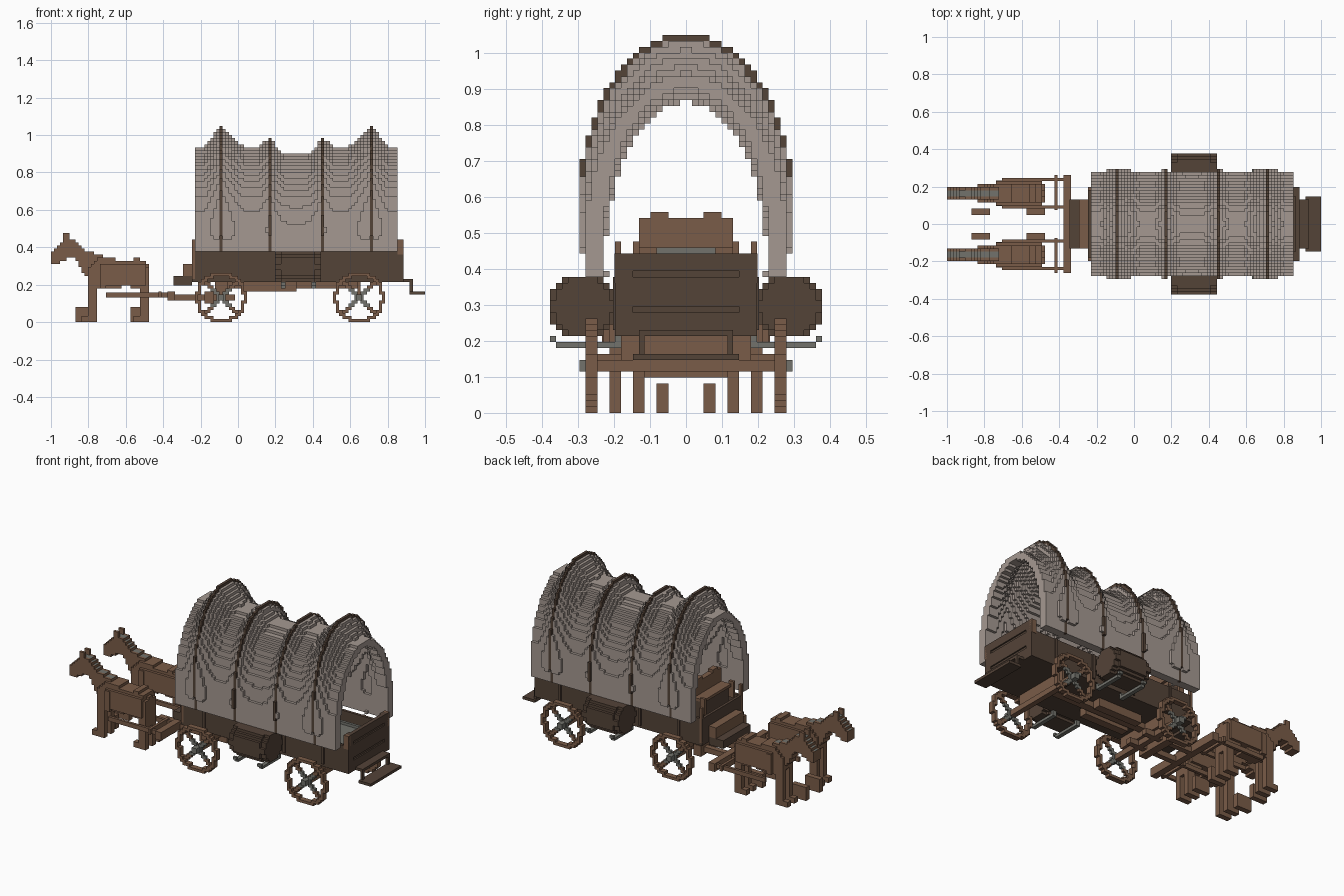
import bpy, bmesh, math

cube = bpy.data.objects.get("Cube")
if cube:
    bpy.data.objects.remove(cube, do_unlink=True)

V = 2 / 122          # size of one block
OX = 61              # block coordinate of the centre in x


def material(name, rgb):
    m = bpy.data.materials.new(name)
    m.use_nodes = True
    m.diffuse_color = (*rgb, 1)
    bsdf = next(n for n in m.node_tree.nodes if n.type == 'BSDF_PRINCIPLED')
    bsdf.inputs["Base Color"].default_value = (*rgb, 1)
    bsdf.inputs["Roughness"].default_value = 0.9
    return m


BROWN = material("mid brown wood", (0.195, 0.107, 0.065))
DARK = material("dark brown wood", (0.088, 0.056, 0.039))
CANVAS = material("grey canvas", (0.375, 0.318, 0.285))
GREY = material("iron grey", (0.17, 0.17, 0.15))


def finish(name, bm, mats):
    me = bpy.data.meshes.new(name)
    bm.to_mesh(me)
    bm.free()
    for m in mats:
        me.materials.append(m)
    ob = bpy.data.objects.new(name, me)
    bpy.context.collection.objects.link(ob)


def box(name, x, y, z, mat, mirror=False):
    """Box from block ranges, optionally repeated at -y."""
    bm = bmesh.new()
    for s in ((1, -1) if mirror else (1,)):
        made = bmesh.ops.create_cube(bm, size=1)["verts"]
        for v in made:
            v.co = (((x[0] + x[1]) / 2 - OX + v.co.x * (x[1] - x[0])) * V,
                    (s * (y[0] + y[1]) / 2 + v.co.y * (y[1] - y[0])) * V,
                    ((z[0] + z[1]) / 2 + v.co.z * (z[1] - z[0])) * V)
    finish(name, bm, [mat])


FACES = [((1, 0, 0), ((1, 0, 0), (1, 1, 0), (1, 1, 1), (1, 0, 1))),
         ((-1, 0, 0), ((0, 0, 0), (0, 0, 1), (0, 1, 1), (0, 1, 0))),
         ((0, 1, 0), ((0, 1, 0), (0, 1, 1), (1, 1, 1), (1, 1, 0))),
         ((0, -1, 0), ((0, 0, 0), (1, 0, 0), (1, 0, 1), (0, 0, 1))),
         ((0, 0, 1), ((0, 0, 1), (1, 0, 1), (1, 1, 1), (0, 1, 1))),
         ((0, 0, -1), ((0, 0, 0), (0, 1, 0), (1, 1, 0), (1, 0, 0)))]


def blocks(name, xr, yr, zr, rule, mats, top_rule=None):
    """Outer skin of all blocks whose centre satisfies rule (gives material index or None)."""
    cells = {}
    for i in range(*xr):
        for j in range(*yr):
            for k in range(*zr):
                m = rule(i + .5, j + .5, k + .5)
                if m is not None:
                    cells[i, j, k] = m
    bm, verts = bmesh.new(), {}
    for (i, j, k), m in cells.items():
        for d, quad in FACES:
            if (i + d[0], j + d[1], k + d[2]) in cells:
                continue
            loop = []
            for q in quad:
                p = (i + q[0], j + q[1], k + q[2])
                if p not in verts:
                    verts[p] = bm.verts.new(((p[0] - OX) * V, p[1] * V, p[2] * V))
                loop.append(verts[p])
            f = bm.faces.new(loop)
            f.material_index = m
            if top_rule and d[2] == 1 and top_rule(i + .5, j + .5):
                f.material_index = 1
    finish(name, bm, mats)


def inside(poly, x, z):
    hit = False
    for (x1, z1), (x2, z2) in zip(poly, poly[1:] + poly[:1]):
        if (z1 > z) != (z2 > z) and x < (x2 - x1) * (z - z1) / (z2 - z1) + x1:
            hit = not hit
    return hit


# Canvas cover: one arch that rises and sinks along x, peaking at four bows, mirrored about x = 80
RIDGE = [(0, 54.8), (4, 55), (6.5, 57), (8.5, 60.4), (12, 57.2), (17, 57.2),
         (20, 59.5), (24.5, 64.4), (29, 58), (30, 57.2), (33, 57.2)]


def ridge(d):
    for (a, h), (b, g) in zip(RIDGE, RIDGE[1:]):
        if a <= d <= b:
            return h + (g - h) * (d - a) / (b - a)


def canvas_rule(x, y, z):
    d = abs(x - 80)
    h = ridge(d)
    a = 18.1 - (64.4 - h) * 0.12
    w = z - (h - 29.3)
    if (y / a) ** 2 + (w / 29.3) ** 2 > 1:
        return None
    if (y / (a - 3.3)) ** 2 + (w / 27) ** 2 < 1:
        return None
    bow = d in (8.5, 24.5) and (y / (a - 1)) ** 2 + (w / 28.3) ** 2 > 1
    return 1 if bow else 0


blocks("canvas_cover", (47, 113), (-18, 18), (23, 65), canvas_rule, [CANVAS, DARK])

# Wagon box
box("wagon_floor", (46, 115), (-12, 12), (13, 14), DARK)
box("side_board", (46, 115), (11, 12), (14, 23), DARK, True)
box("front_board", (46, 47), (-11, 11), (14, 23), DARK)
box("tailgate", (113.6, 114.5), (-11, 11), (14, 27), DARK)
for n, (lo, hi) in enumerate([(14, 17), (18, 23), (24, 27)]):
    box(f"tailgate_plank_{n}", (114.5, 115), (-9, 9), (lo, hi), DARK)
box("tailgate_post", (113, 115), (9, 12), (13, 27), DARK, True)
box("rear_corner_post", (113, 115), (11, 12.1), (22, 27), BROWN, True)
box("front_corner_post", (46, 47), (11, 12.1), (14, 27), BROWN, True)
for n, x in enumerate((55, 71, 88, 104)):
    box(f"side_batten_{n}", (x, x + 1), (12, 12.4), (14, 23), DARK, True)

# Rear step
box("step_upper", (115, 118), (-8, 8), (13, 14), DARK)
box("step_leg", (117, 118), (7, 8), (10, 13), DARK, True)
box("step_tread", (117, 122), (-9, 9), (9, 10), DARK)

# Driver's bench and cargo
box("footboard", (40, 46), (-8, 8), (12, 15), DARK)
box("bench_front", (43, 46), (-8, 8), (15, 19), BROWN)
box("bench_support", (49, 53), (-8, 8), (14, 27), DARK)
box("bench_seat", (48, 53), (-8, 8), (27, 28), BROWN)
box("bench_back", (52, 54), (-8, 8), (28, 33), BROWN)
box("bench_back_end", (52, 54), (3, 6), (33, 34), BROWN, True)
box("bench_peg", (47, 49), (8, 9), (23, 29), BROWN, True)
box("bed_slab", (92, 111), (-8, 8), (19, 20), GREY)
box("bed_rail", (92, 111), (7, 8), (14, 21), GREY, True)
box("bed_head", (91, 92), (-5, 5), (14, 28), GREY)

# Barrels lying along the sides on iron brackets
for side, s in (("left", 1), ("right", -1)):
    def barrel_rule(x, y, z, s=s):
        r = 5.6 if 75 < x < 86 else 5.05
        return 0 if math.hypot(y - s * 17.5, z - 18) < r else None
    blocks("barrel_" + side, (73, 88), (-23, 23), (13, 23), barrel_rule, [DARK])
for n, x in enumerate((75, 85)):
    box(f"barrel_bracket_{n}", (x, x + 1.5), (12, 22), (11, 12), GREY, True)
    box(f"bracket_tip_{n}", (x, x + 1.5), (22, 23), (12, 13), GREY, True)
    box(f"bracket_hanger_{n}", (x, x + 1.5), (11, 12), (11, 13), GREY, True)

# Wheels with diagonal spokes, axles and hubs
for label, cx, bolster in (("front", 55.5, 2), ("rear", 100.5, 0.5)):
    def wheel_rule(x, y, z, cx=cx):
        u, w = x - cx, z - 8
        r = math.hypot(u, w)
        if abs(y) < 15 or r > 8.35:
            return None
        if r > 7.1:
            return 0
        if 15 < abs(y) < 16 and abs(abs(u) - abs(w)) < .8:
            return 1 if r < 4 else 0
        return None
    blocks(label + "_wheels", (int(cx - 9), int(cx + 10)), (-17, 17), (0, 17), wheel_rule, [BROWN, GREY])
    box(label + "_axle", (cx - 1, cx + 1), (-15, 15), (7, 9), BROWN)
    box(label + "_hub", (cx - 1, cx + 1), (15, 18), (7, 9), GREY, True)
    box(label + "_bolster", (cx - bolster, cx + bolster), (-11, 11), (9, 13), BROWN)

# Running gear and draught bars
box("perch_beam", (55, 100), (-1.5, 1.5), (11, 13), BROWN)
box("chassis_beam", (62, 80), (2, 5), (10, 13), BROWN, True)
box("tongue", (38, 60), (3, 5), (7, 9), BROWN, True)
box("tongue_cross", (50, 53), (-7, 7), (6, 10), BROWN)
box("draught_bar", (38, 40.5), (-16, 16), (7, 10), BROWN)
box("swingle_bar", (35, 36), (4.5, 16), (8, 10), BROWN, True)
box("outer_trace", (18, 38), (14, 15), (8, 9.6), BROWN, True)
box("inner_trace", (18, 38), (5, 6), (8, 9.6), BROWN, True)

# Draught horses, facing -x
BODY = [(14, 11), (12, 14), (12.5, 18), (15, 21), (20, 21), (23, 19.6), (28, 20.6), (31, 20), (32, 17),
        (32, 11), (28, 11), (25, 12), (19, 10.6)]
NECK = [(4, 21), (4, 25.5), (6, 27), (8.5, 26), (11, 23.5), (17, 21.5), (17, 15), (12, 14), (10, 17), (8, 21)]
HEAD = [(0, 19.4), (0, 22.2), (3, 25), (4, 27), (8, 26.5), (9, 23), (6, 21), (3, 19.4)]


def horse_rule(x, y, z):
    u = abs(abs(y) - 10)
    # body rounded towards back and belly
    if inside(BODY, x, z):
        half = 4.2 * math.sqrt(max(0.2, 1 - ((z - 15.5) / 6.5) ** 2))
        if u < (half if 16 < x < 31 else min(half, 3)):
            return 0
    if u < 2 and (inside(NECK, x, z) or inside(HEAD, x, z)):
        return 0
    # ears
    if 4 < x < 6 and 26 < z < 29 and 1 < u < 2:
        return 0
    # legs and hooves
    if 1 < u < 3 and z < 14:
        if 12 < x < 15 or 29 < x < 32 or (z < 2 and (10 < x < 15 or 27 < x < 32)):
            return 0
    # tail
    if u < 1 and 31 < x < 32 and 8 < z < 19:
        return 0
    return None


for side, yr in (("left", (5, 16)), ("right", (-16, -5))):
    blocks("horse_" + side, (0, 33), yr, (0, 30), horse_rule, [BROWN, GREY],
           lambda x, y: x < 17 and abs(abs(y) - 10) < 1)
box("front_hoof_block", (8, 14), (3, 5), (0, 5), BROWN, True)
box("rear_hoof_block", (26, 32), (3, 5), (0, 5), BROWN, True)
box("horse_collar", (16, 18), (5.8, 14.2), (11, 18.5), BROWN, True)
